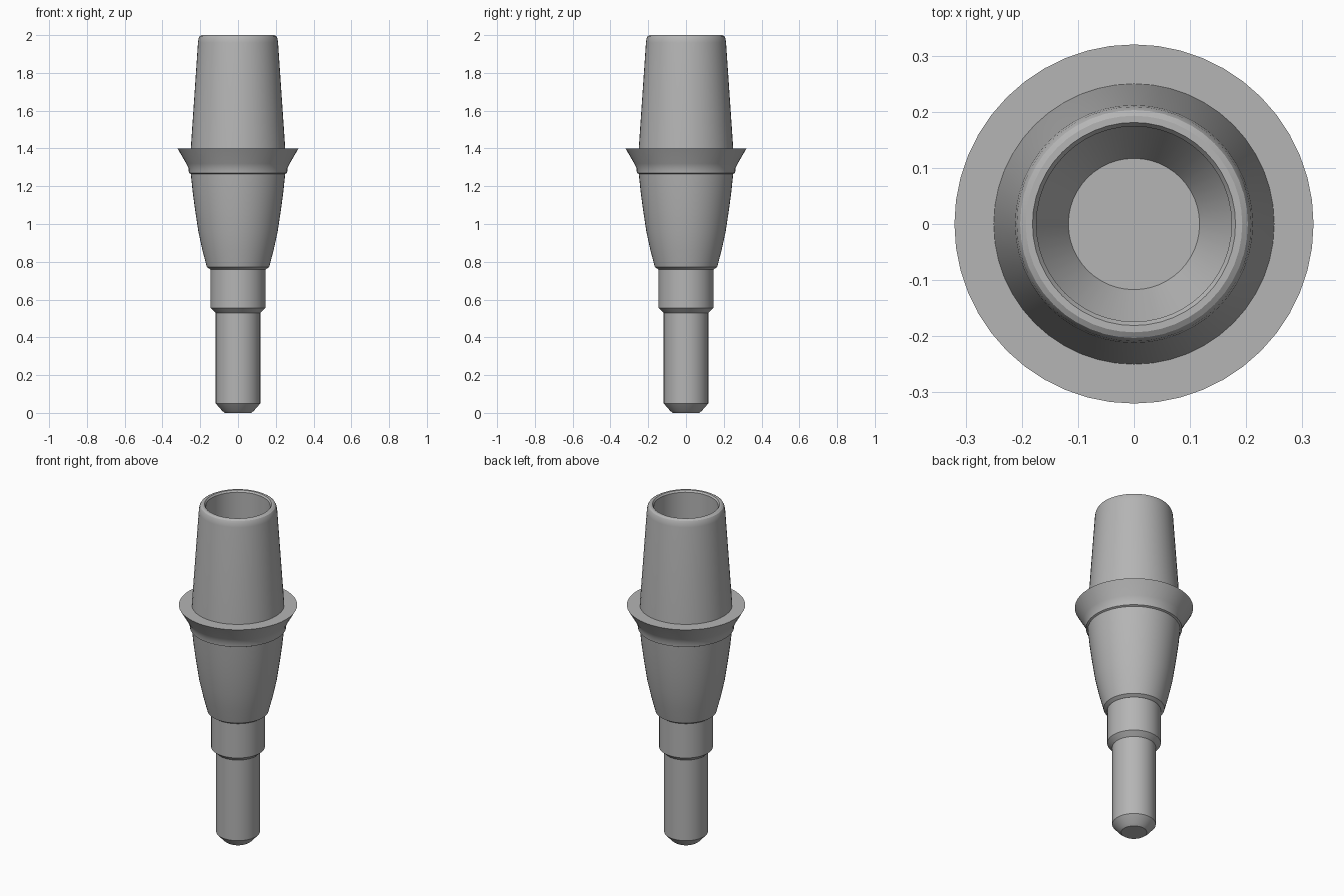
import bpy, bmesh, math

cube = bpy.data.objects.get("Cube")
if cube:
    bpy.data.objects.remove(cube, do_unlink=True)

# Single metal colour
metal = bpy.data.materials.new("grey metal")
metal.use_nodes = True
grey = (0.46, 0.46, 0.46, 1)
metal.diffuse_color = grey
metal.node_tree.nodes["Principled BSDF"].inputs["Base Color"].default_value = grey


def lathe(name, profile, sides=48):
    """Revolve (radius, height) points around z; a zero radius closes an end."""
    bm = bmesh.new()
    verts = [bm.verts.new((r, 0, z)) for r, z in profile]
    edges = [bm.edges.new(pair) for pair in zip(verts, verts[1:])]
    bmesh.ops.spin(bm, geom=verts + edges, cent=(0, 0, 0), axis=(0, 0, 1),
                   angle=math.tau, steps=sides, use_merge=True)
    bmesh.ops.remove_doubles(bm, verts=bm.verts, dist=0.0005)
    bmesh.ops.recalc_face_normals(bm, faces=bm.faces)
    mesh = bpy.data.meshes.new(name)
    bm.to_mesh(mesh)
    bm.free()
    mesh.materials.append(metal)
    obj = bpy.data.objects.new(name, mesh)
    bpy.context.collection.objects.link(obj)
    bpy.ops.object.select_all(action="DESELECT")
    obj.select_set(True)
    bpy.context.view_layer.objects.active = obj
    bpy.ops.object.shade_smooth_by_angle(angle=math.radians(28))
    return obj


# Stepped lower pin with chamfered tip and wider sleeve
pin = [(0, 0), (0.07, 0), (0.085, 0.012), (0.118, 0.05), (0.118, 0.53),
       (0.145, 0.555), (0.145, 0.77), (0, 0.77)]
lathe("lower_pin", pin)

# Tapered body, flared collar, and hollow post in one revolved shell
body = [(0, 0.76), (0.147, 0.76), (0.165, 0.772), (0.188, 0.86), (0.21, 0.96),
        (0.228, 1.08), (0.24, 1.17), (0.25, 1.265)]
collar = [(0.26, 1.27), (0.262, 1.295), (0.274, 1.32), (0.32, 1.4), (0.25, 1.4)]
post = [(0.212, 1.96), (0.209, 1.982), (0.203, 1.994), (0.193, 2.0), (0.181, 2.0)]
bore = [(0.174, 1.99), (0.174, 1.2), (0.117, 1.1), (0, 1.1)]
lathe("body_collar_and_post", body + collar + post + bore)
